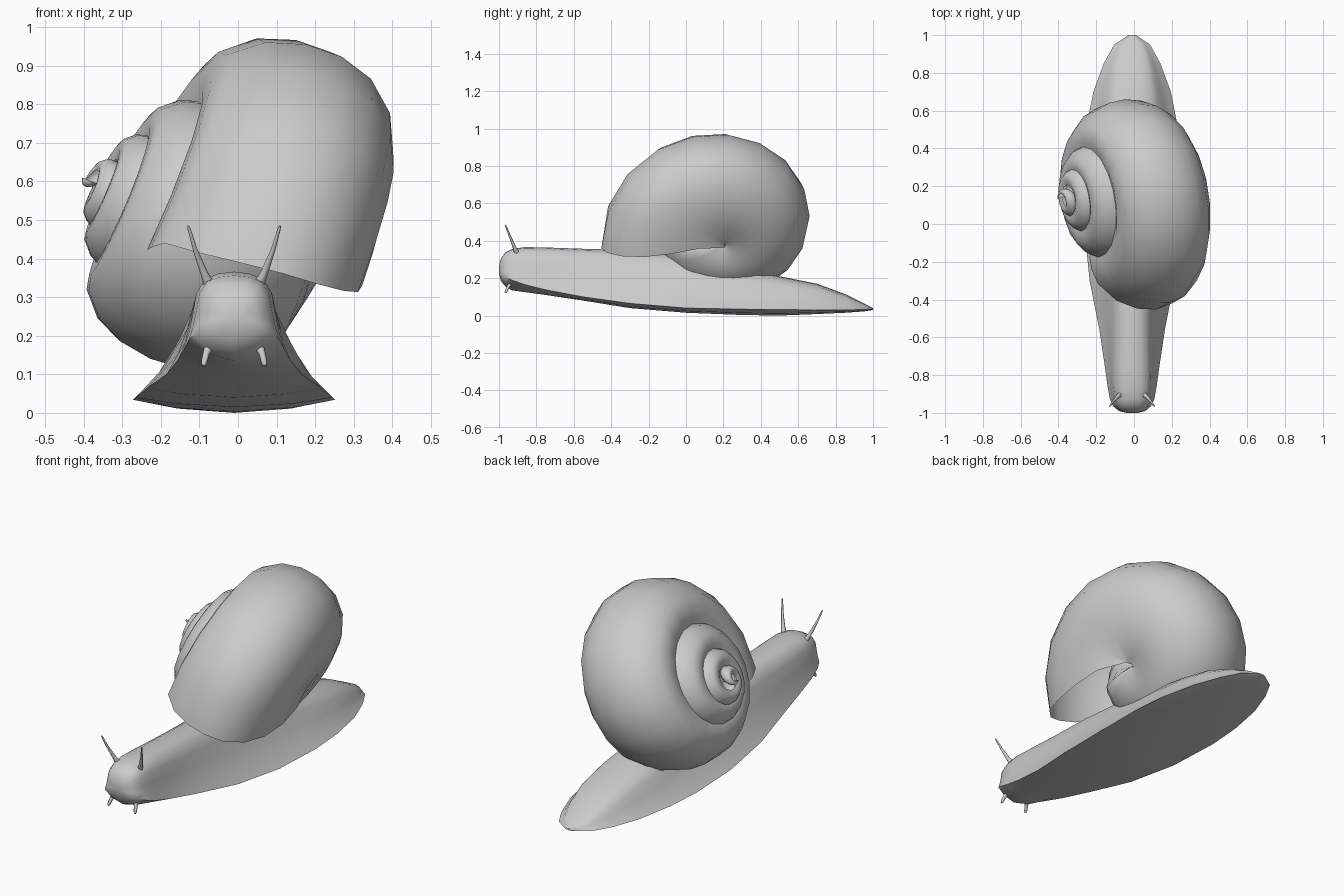
import bpy, bmesh
from math import sin, cos, radians, pi
from mathutils import Vector

if "Cube" in bpy.data.objects:
    bpy.data.objects.remove(bpy.data.objects["Cube"])

CX = -0.01  # centre line of the body


def make(name, rings, closed, caps, angle):
    """Skin a list of vertex rings into a smooth mesh object."""
    bm = bmesh.new()
    vr = [[bm.verts.new(p) for p in r] for r in rings]
    n = len(vr[0])
    for a, b in zip(vr, vr[1:]):
        for j in range(n if closed else n - 1):
            k = (j + 1) % n
            bm.faces.new((a[j], a[k], b[k], b[j]))
    if caps:
        bm.faces.new(vr[0])
        bm.faces.new(vr[-1])
    bmesh.ops.remove_doubles(bm, verts=bm.verts, dist=1e-5)
    bmesh.ops.recalc_face_normals(bm, faces=bm.faces)
    me = bpy.data.meshes.new(name)
    bm.to_mesh(me)
    bm.free()
    ob = bpy.data.objects.new(name, me)
    bpy.context.collection.objects.link(ob)
    bpy.ops.object.select_all(action='DESELECT')
    ob.select_set(True)
    bpy.context.view_layer.objects.active = ob
    bpy.ops.object.shade_smooth_by_angle(angle=radians(angle))
    return ob


# Body: y, sole half width, sole edge z, sole middle z, top z, shoulder half width
sections = [
    (-1.0, .03, .24, .225, .265, .025), (-.99, .07, .22, .185, .305, .055),
    (-.965, .10, .205, .155, .338, .078), (-.93, .117, .19, .135, .356, .09),
    (-.86, .13, .165, .125, .366, .098), (-.75, .145, .138, .11, .364, .10),
    (-.55, .175, .10, .08, .357, .10), (-.3, .225, .065, .04, .35, .105),
    (0, .255, .04, .015, .32, .11), (.3, .262, .034, .003, .25, .13),
    (.5, .245, .032, .0, .21, .145), (.7, .205, .03, .008, .17, .13),
    (.85, .15, .03, .015, .115, .10), (.95, .095, .032, .022, .065, .065),
    (1.0, .02, .034, .03, .04, .01)]
rings = []
for y, w, e, b, top, sh in sections:
    h = top - e
    half = [(.6 * w, b + .35 * (e - b)), (w, e),
            (sh + .62 * (w - sh), e + .2 * h), (sh + .3 * (w - sh), e + .45 * h),
            (sh, e + .72 * h), (.78 * sh, e + .9 * h), (.42 * sh, e + .975 * h)]
    loop = [(0, b)] + half + [(0, top)] + [(-x, z) for x, z in reversed(half)]
    rings.append([(CX + x, y, z) for x, z in loop])
make("body", rings, True, True, 50)

# Shell: a profile swept round a tilted axis while it shrinks towards the tip
A = Vector((.905, .1, -.425)).normalized()
U = Vector((.425, 0, .905)).normalized()
F = A.cross(U)
tip = Vector((-.405, .14, .61))
# distance along axis, radius, extra lip angle, how little the distance shrinks
profile = [(.20, .215, 22, 0), (.172, .30, 20, 0), (.172, .345, 15, 0), (.188, .40, 9, 0),
           (.265, .475, 5, 0), (.36, .515, 2, .1), (.457, .525, 0, .25),
           (.55, .505, -1, .45), (.635, .445, -2, .6), (.69, .355, -3, .75),
           (.715, .24, -6, .85), (.71, .12, -14, .95), (.67, .0, 0, 1)]
STEPS, TURNS = 18, 4
rings = []
for i in range(STEPS * TURNS + 1):
    back = 360 * i / STEPS
    k = 1.8 ** (-(back - 95) / 360) * min(1, (360 * TURNS - back) / 360)
    outer = min(1, max(0, (420 - back) / 60))   # only the last whorl has the domed base
    ring = []
    for t, r, lip, hold in profile:
        if k == 0:
            ring.append(tip)
            continue
        ang = radians(back - 5 - lip * max(0, 1 - back / 60))
        centre = tip + A * t * k ** (1 - .8 * hold * outer) + U * .05 * min(1, k)
        ring.append(centre + k * r * (U * sin(ang) + F * cos(ang) * 1.06))
    rings.append(ring)
make("shell", rings, False, False, 80)


# Feelers: tapered tubes, mirrored left and right
def feeler(name, points, radii):
    for side, sx in (("left", -1), ("right", 1)):
        pts = [Vector((CX + sx * x, y, z)) for x, y, z in points]
        q = (pts[-1] - pts[0]).to_track_quat('Z', 'Y')
        rs = [[p + q @ Vector((r * cos(a * pi / 4), r * sin(a * pi / 4), 0))
               for a in range(8)] for p, r in zip(pts, radii)]
        make(side + "_" + name, rs, True, True, 60)


feeler("eye_stalk",
       [(.06, -.90, .325), (.077, -.915, .36), (.10, -.94, .42), (.117, -.963, .478), (.119, -.966, .485)],
       [.016, .010, .006, .004, .002])
feeler("lower_feeler",
       [(.06, -.93, .18), (.072, -.95, .155), (.078, -.962, .13), (.08, -.966, .122)],
       [.016, .009, .008, .004])
